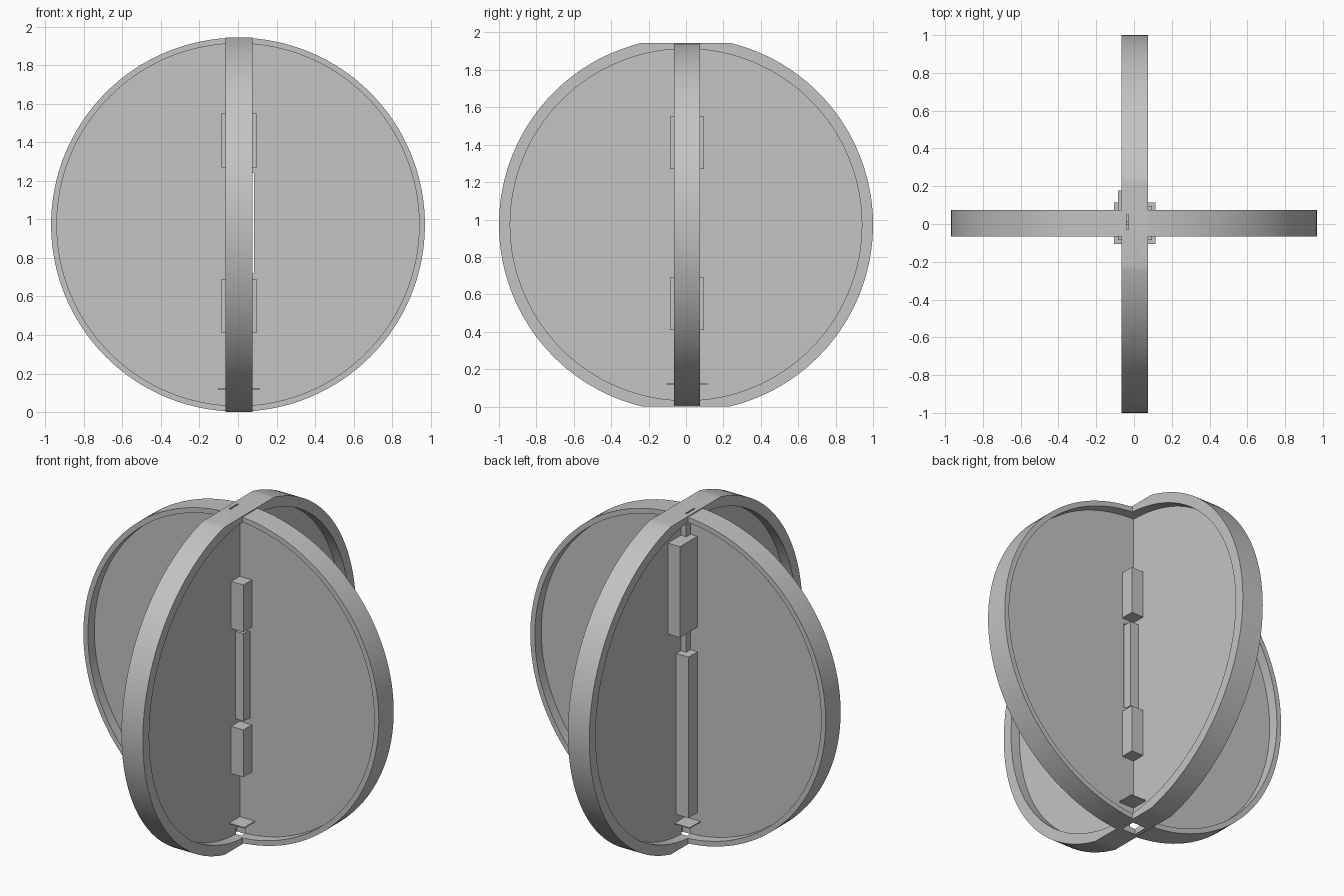
import bpy, bmesh, math
from mathutils import Matrix, Vector

cube = bpy.data.objects.get("Cube")
if cube:
    bpy.data.objects.remove(cube, do_unlink=True)

HEIGHT = 1.945      # overall height
MID = HEIGHT / 2    # disc centre height
C = 0.005           # offset of the crossing axis in x and y
RIM, WEB = 0.07, 0.01   # half thicknesses
INNER = 0.94        # web radius

grey = bpy.data.materials.new("light_grey")
grey.use_nodes = True
grey.diffuse_color = (0.55, 0.55, 0.55, 1)
grey.node_tree.nodes["Principled BSDF"].inputs["Base Color"].default_value = grey.diffuse_color


def add_object(name, bm):
    bmesh.ops.recalc_face_normals(bm, faces=bm.faces)
    mesh = bpy.data.meshes.new(name)
    bm.to_mesh(mesh)
    bm.free()
    mesh.materials.append(grey)
    obj = bpy.data.objects.new(name, mesh)
    bpy.context.collection.objects.link(obj)
    return obj


def box(name, x, y, z):
    """Box from (min, max) pairs; x and y are measured from the crossing axis."""
    bm = bmesh.new()
    lo, hi = (Vector((x[i] + C, y[i] + C, z[i])) for i in (0, 1))
    size = hi - lo
    bmesh.ops.create_cube(bm, size=1, matrix=Matrix.Translation((lo + hi) / 2)
                          @ Matrix.Diagonal((abs(size.x), abs(size.y), abs(size.z), 1)))
    return add_object(name, bm)


def cutter(name, x, y, z):
    obj = box(name, x, y, z)
    obj.hide_render = True
    return obj


def disc(name, radius, turn, centre):
    """Rimmed disc turned from a half profile around its axis."""
    profile = [(0, -WEB), (INNER, -WEB), (INNER, -RIM), (radius, -RIM),
               (radius, RIM), (INNER, RIM), (INNER, WEB), (0, WEB)]
    bm = bmesh.new()
    verts = [bm.verts.new((r, 0, h)) for r, h in profile]
    edges = [bm.edges.new(pair) for pair in zip(verts, verts[1:])]
    bmesh.ops.spin(bm, geom=verts + edges, cent=(0, 0, 0), axis=(0, 0, 1),
                   angle=math.tau, steps=128, use_merge=False)
    bmesh.ops.remove_doubles(bm, verts=bm.verts, dist=0.0001)
    bmesh.ops.transform(bm, matrix=Matrix.Translation(centre) @ turn, verts=bm.verts)
    return add_object(name, bm)


def cut(obj, tool, operation="DIFFERENCE"):
    mod = obj.modifiers.new("cut", "BOOLEAN")
    mod.operation, mod.object, mod.solver = operation, tool, "EXACT"
    bpy.context.view_layer.objects.active = obj
    bpy.ops.object.modifier_apply(modifier=mod.name)


# Two crossed discs
cross_disc = disc("cross_disc", 0.97, Matrix.Rotation(math.pi / 2, 4, "X"), (0, C, MID))
main_disc = disc("main_disc", 1.0, Matrix.Rotation(math.pi / 2, 4, "Y"), (C, 0, MID))

# Flats, slots and the bottom opening
height_limit = cutter("height_limit", (-2, 2), (-2, 2), (0, HEIGHT))
base_opening = cutter("base_opening", (-0.045, 0.045), (-0.045, 0.045), (-0.1, 0.07))
top_slot = cutter("top_slot", (-0.045, -0.035), (-0.035, 0.045), (1.88, 2.1))
switch_slot = cutter("switch_slot", (0.05, 0.077), (-0.05, 0.05), (0.72, 1.24))
cut(main_disc, height_limit, "INTERSECT")
for part in (main_disc, cross_disc):
    cut(part, base_opening)
    cut(part, top_slot)
cut(cross_disc, switch_slot)
for tool in (height_limit, base_opening, top_slot, switch_slot):
    bpy.data.objects.remove(tool, do_unlink=True)

for part in (main_disc, cross_disc):
    bpy.ops.object.select_all(action="DESELECT")
    part.select_set(True)
    bpy.context.view_layer.objects.active = part
    bpy.ops.object.shade_smooth_by_angle(angle=math.radians(30))

# Joining blocks in the crossing
for level, z in (("lower", (0.41, 0.69)), ("upper", (1.27, 1.55))):
    box(level + "_corner_block", (-0.09, 0.09), (-0.09, 0.09), z)

# Middle block beside the slot
box("middle_block", (0, 0.064), (-0.05, 0.05), (0.72, 1.24))

# Long blocks and post in the rear corner
box("upper_long_block", (-0.09, -0.005), (0.005, 0.172), (1.27, 1.81))
box("lower_long_block", (-0.091, -0.005), (0.005, 0.094), (0.17, 1.125))
box("corner_post", (-0.045, -0.005), (0.005, 0.05), (0.17, 1.915))

# Thin plate near the bottom
box("base_plate", (-0.11, 0.11), (-0.11, 0.11), (0.118, 0.124))
